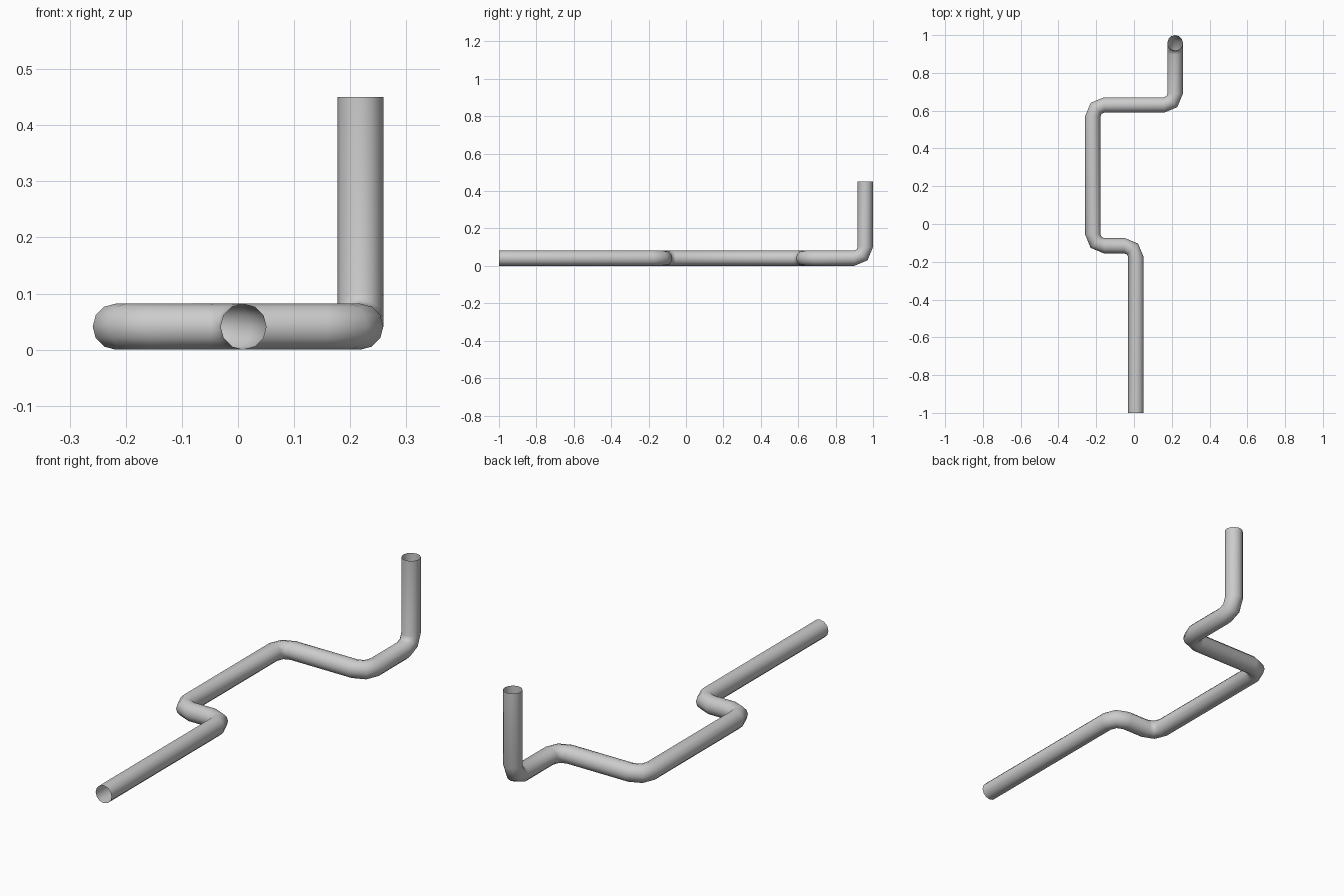
import bpy, bmesh
from math import sin, cos, pi
from mathutils import Vector

if "Cube" in bpy.data.objects:
    bpy.data.objects.remove(bpy.data.objects["Cube"])

RADIUS, BEND, SIDES, STEPS = 0.041, 0.06, 12, 2

# Centre line corners of the pipe, front end to upright end
path = [Vector(p) for p in (
    (0.01, -1, 0.041), (0.01, -0.115, 0.041), (-0.218, -0.115, 0.041),
    (-0.218, 0.63, 0.041), (0.218, 0.63, 0.041), (0.218, 0.959, 0.041),
    (0.218, 0.959, 0.45))]


def stations(points):
    """Centre and tangent of every ring, with rounded corners."""
    rings = [(points[0], (points[1] - points[0]).normalized())]
    for a, b, c in zip(points, points[1:], points[2:]):
        u, v = (b - a).normalized(), (c - b).normalized()
        pivot = b + (v - u) * BEND
        for i in range(STEPS + 1):
            t = i / STEPS * pi / 2
            rings.append((pivot + (u * sin(t) - v * cos(t)) * BEND,
                          u * cos(t) + v * sin(t)))
    rings.append((points[-1], (points[-1] - points[-2]).normalized()))
    return rings


# Sweep an open round tube along the centre line
bm = bmesh.new()
previous, normal, tangent = None, Vector((0, 0, 1)), Vector((0, 1, 0))
for centre, direction in stations(path):
    normal = tangent.rotation_difference(direction) @ normal
    tangent = direction
    side = tangent.cross(normal)
    ring = [bm.verts.new(centre + (normal * cos(a) + side * sin(a)) * RADIUS)
            for a in (2 * pi * k / SIDES for k in range(SIDES))]
    if previous:
        for k in range(SIDES):
            n = (k + 1) % SIDES
            bm.faces.new((previous[k], previous[n], ring[n], ring[k]))
    previous = ring
bmesh.ops.recalc_face_normals(bm, faces=bm.faces)
mesh = bpy.data.meshes.new("bent_pipe")
bm.to_mesh(mesh)
bm.free()

pipe = bpy.data.objects.new("bent_pipe", mesh)
bpy.context.collection.objects.link(pipe)

# Plain grey metal
grey = bpy.data.materials.new("pipe_grey")
grey.use_nodes = True
colour = (0.6, 0.6, 0.6, 1)
grey.diffuse_color = colour
grey.node_tree.nodes["Principled BSDF"].inputs["Base Color"].default_value = colour
mesh.materials.append(grey)

bpy.ops.object.select_all(action="DESELECT")
pipe.select_set(True)
bpy.context.view_layer.objects.active = pipe
bpy.ops.object.shade_smooth_by_angle(angle=pi / 3)
